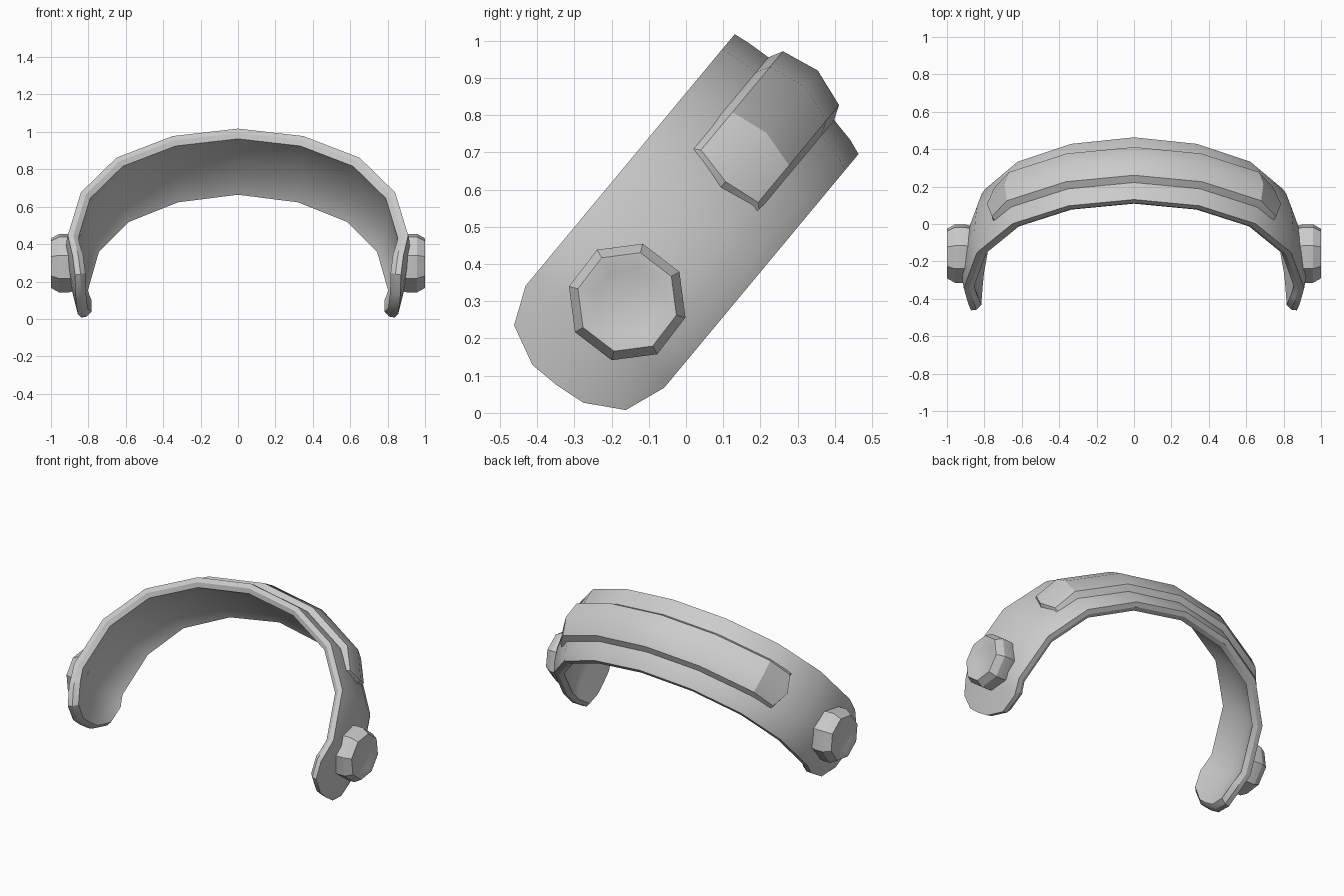
import bpy, bmesh, math
from mathutils import Vector

cube = bpy.data.objects.get("Cube")
if cube:
    bpy.data.objects.remove(cube, do_unlink=True)

grey = bpy.data.materials.new("grey")
grey.use_nodes = True
COLOUR = (0.6, 0.6, 0.6, 1)
grey.diffuse_color = COLOUR
grey.node_tree.nodes["Principled BSDF"].inputs["Base Color"].default_value = COLOUR

# Half arch (x, u): u runs up the tilted band, v runs across it from front to back
ARCH = [(0, .865), (.35, .813), (.65, .663), (.84, .422), (.91, .125), (.893, .03), (.855, -.165)]
# Crown of the band (v, outward offset)
CROWN = [(-.549, 0), (-.505, .006), (-.399, .013), (-.314, .0085),
         (-.229, 0), (-.129, -.02), (-.088, -.035)]
# Rounded end of the band: u for each row of the crown
END_U = [-.013, -.113, -.162, -.163, -.155, -.103, .005]


def lerp(points, t):
    """Read a value from a list of (key, value) pairs in rising key order."""
    for (a, p), (b, q) in zip(points, points[1:]):
        if t <= b:
            break
    return p + (q - p) * (t - a) / (b - a)


def arch_at(u):
    return lerp([(b, a) for a, b in reversed(ARCH)], u)


def normal_at(i):
    if i == 0:
        return 0.0, 1.0
    a, b = ARCH[i - 1], ARCH[min(i + 1, len(ARCH) - 1)]
    dx, du = b[0] - a[0], b[1] - a[1]
    n = math.hypot(dx, du)
    return -du / n, dx / n


def place(x, u, normal, v, height, side):
    """Lift a point off the arch by the crown plus a height, then tilt it."""
    nx, nu = normal
    h = lerp(CROWN, v)
    if h < 0:
        h *= 1 + .5 * abs(nx)
    h += height
    x, u = x + nx * h, u + nu * h
    return Vector((side * x, .77 * v + .64 * u, .77 * u - .64 * v))


def both_sides(half):
    """half(side) lists columns from the middle outwards; join left and right."""
    return half(-1)[:0:-1] + half(1)


def grid(bm, columns):
    vs = [[bm.verts.new(p) for p in col] for col in columns]
    for a, b in zip(vs, vs[1:]):
        for j in range(len(a) - 1):
            bm.faces.new((a[j], a[j + 1], b[j + 1], b[j]))
    return vs


def border(vs):
    return ([c[0] for c in vs] + vs[-1][1:] +
            [c[-1] for c in vs[-2::-1]] + vs[0][-2:0:-1])


def bridge(bm, a, b):
    for i in range(len(a)):
        j = (i + 1) % len(a)
        bm.faces.new((a[i], a[j], b[j], b[i]))


def finish(bm, name, angle=35):
    bmesh.ops.recalc_face_normals(bm, faces=bm.faces[:])
    mesh = bpy.data.meshes.new(name)
    bm.to_mesh(mesh)
    bm.free()
    obj = bpy.data.objects.new(name, mesh)
    bpy.context.collection.objects.link(obj)
    mesh.materials.append(grey)
    bpy.ops.object.select_all(action='DESELECT')
    obj.select_set(True)
    bpy.context.view_layer.objects.active = obj
    bpy.ops.object.shade_smooth_by_angle(angle=math.radians(angle))
    return obj


# Band: outer skin, rim line and inner skin
def band_skin(depth, inset):
    def half(side):
        cols = []
        for i, (x, u) in enumerate(ARCH):
            col = []
            for (v, _), end in zip(CROWN, END_U):
                if i == len(ARCH) - 1:
                    u = end + inset
                    x = arch_at(end)
                p = place(x, u, normal_at(i), v, -depth, side)
                shift = -inset * (v + .32) / .23
                col.append(p + Vector((0, .77, -.64)) * shift)
            cols.append(col)
        return cols
    return both_sides(half)


bm = bmesh.new()
outer = grid(bm, band_skin(0, 0))
inner = grid(bm, band_skin(.056, .018))
rim_points = band_skin(.03, 0)
rim = [bm.verts.new(p) for p in border(rim_points)]
bridge(bm, border(outer), rim)
bridge(bm, rim, border(inner))
finish(bm, "headband", 32)

# Raised plate over the top of the band: (v, height, u of its end)
PLATE = [(-.443, -.006, .552), (-.42, .036, .556), (-.315, .059, .53),
         (-.212, .036, .553), (-.194, -.006, .548)]


def plate_half(side):
    cols = [[place(x, u, normal_at(i), v, h, side) for v, h, _ in PLATE]
            for i, (x, u) in enumerate(ARCH[:3])]
    slope = normal_at(3)
    for lift, slide in ((.45, 0), (None, -.01)):
        cols.append([place(arch_at(e + slide), e + slide, slope, v,
                           -.006 if lift is None or h < 0 else h * lift, side)
                     for v, h, e in PLATE])
    return cols


bm = bmesh.new()
grid(bm, both_sides(plate_half))
finish(bm, "top_plate", 30)

# Eight-sided studs with a dished face: (x, radius)
STUD = [(.86, .15), (.905, .162), (.957, .162), (1.0, .137), (1.0, .132), (.985, .09)]
for side, name in ((1, "left_stud"), (-1, "right_stud")):
    bm = bmesh.new()
    rings = []
    for x, r in STUD:
        rings.append([bm.verts.new((side * x,
                                    -.158 + r * math.cos(math.radians(30 + 45 * k)),
                                    .298 + r * math.sin(math.radians(30 + 45 * k))))
                      for k in range(8)])
    for a, b in zip(rings, rings[1:]):
        bridge(bm, a, b)
    bm.faces.new(rings[0])
    bm.faces.new(rings[-1])
    finish(bm, name, 25)
